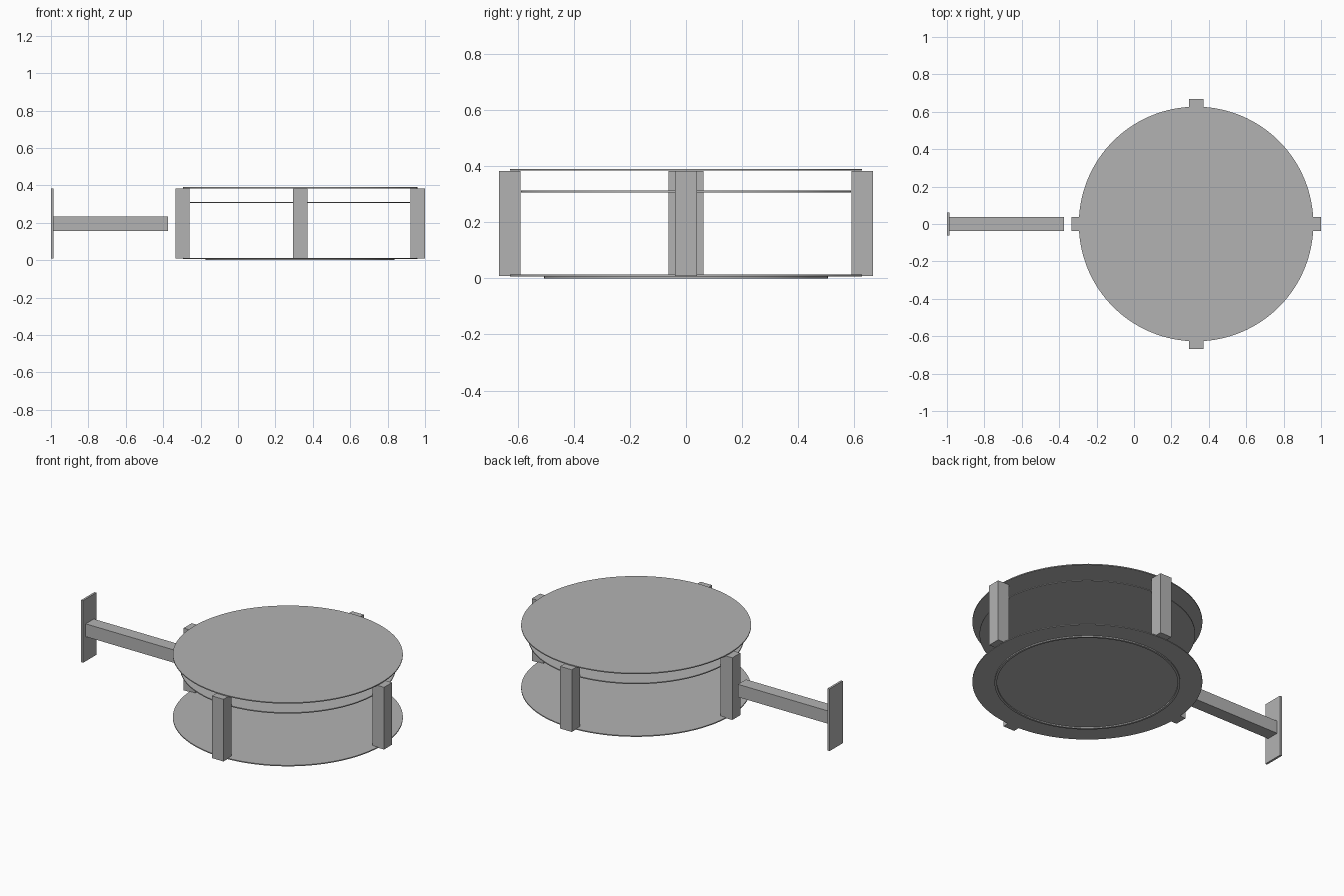
import bpy, bmesh, math
from mathutils import Matrix

if "Cube" in bpy.data.objects:
    bpy.data.objects.remove(bpy.data.objects["Cube"])

CX = 0.332          # centre of the round body
SEG = 128

mat = bpy.data.materials.new("mid grey")
mat.diffuse_color = (0.45, 0.45, 0.45, 1)
mat.use_nodes = True
mat.node_tree.nodes["Principled BSDF"].inputs["Base Color"].default_value = mat.diffuse_color


def finish(name, bm, smooth=False):
    mesh = bpy.data.meshes.new(name)
    bmesh.ops.recalc_face_normals(bm, faces=bm.faces)
    bm.to_mesh(mesh)
    bm.free()
    mesh.materials.append(mat)
    ob = bpy.data.objects.new(name, mesh)
    bpy.context.collection.objects.link(ob)
    if smooth:
        bpy.ops.object.select_all(action='DESELECT')
        ob.select_set(True)
        bpy.context.view_layer.objects.active = ob
        bpy.ops.object.shade_smooth_by_angle(angle=math.radians(30))
    return ob


def box(name, x0, x1, y0, y1, z0, z1):
    bm = bmesh.new()
    m = Matrix.Translation(((x0 + x1) / 2, (y0 + y1) / 2, (z0 + z1) / 2)) @ \
        Matrix.Diagonal((x1 - x0, y1 - y0, z1 - z0, 1))
    bmesh.ops.create_cube(bm, size=1, matrix=m)
    return finish(name, bm)


def disc(name, r, z0, z1):
    bm = bmesh.new()
    bmesh.ops.create_cone(bm, cap_ends=True, segments=SEG, radius1=r, radius2=r,
                          depth=z1 - z0, matrix=Matrix.Translation((CX, 0, (z0 + z1) / 2)))
    return finish(name, bm, True)


def ring(name, r_in, r_out, z0, z1):
    bm = bmesh.new()
    profile = [(r_in, z0), (r_out, z0), (r_out, z1), (r_in, z1)]
    loops = []
    for i in range(SEG):
        a = 2 * math.pi * i / SEG
        loops.append([bm.verts.new((CX + r * math.cos(a), r * math.sin(a), z)) for r, z in profile])
    for i in range(SEG):
        a, b = loops[i], loops[(i + 1) % SEG]
        for k in range(4):
            bm.faces.new((a[k], b[k], b[(k + 1) % 4], a[(k + 1) % 4]))
    return finish(name, bm, True)


# Round plates and the thin ring underneath
disc("top_plate", 0.627, 0.384, 0.390)
disc("inner_shelf", 0.588, 0.306, 0.312)
disc("bottom_plate", 0.627, 0.007, 0.013)
ring("base_ring", 0.493, 0.506, 0.0, 0.007)

# Four square posts around the rim
H = 0.0385
R = 0.6285
for side, dx, dy in (("left", -1, 0), ("right", 1, 0), ("front", 0, -1), ("back", 0, 1)):
    x, y = CX + dx * R, dy * R
    box(side + "_post", x - H, x + H, y - H, y + H, 0.009, 0.383)

# Side arm with its end plate
box("side_arm", -0.988, -0.373, -H, H, 0.157, 0.234)
box("arm_end_plate", -1.0, -0.987, -0.0625, 0.0625, 0.009, 0.383)
